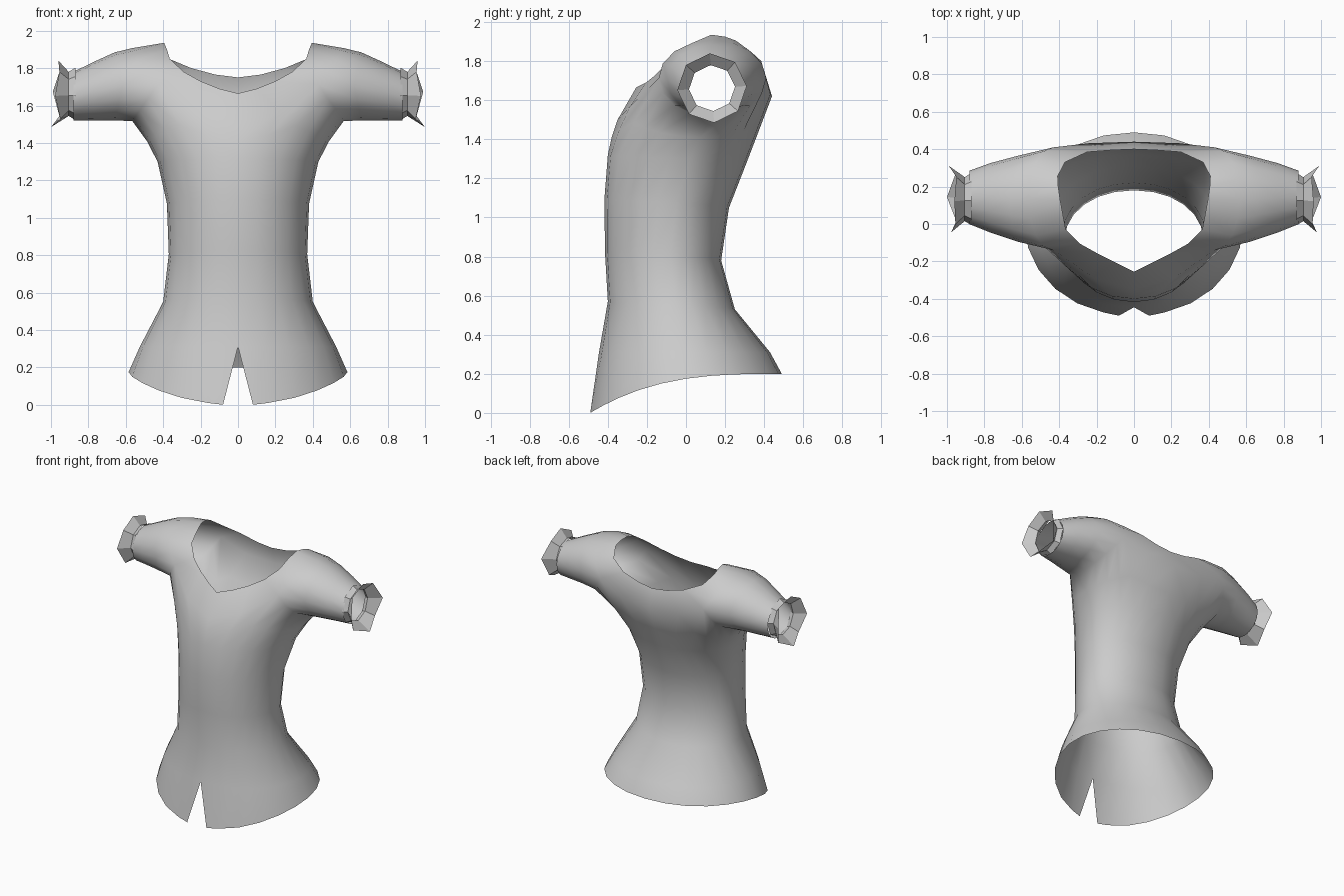
import bpy, bmesh
from math import sin, cos, pi
from mathutils import Vector as V

if "Cube" in bpy.data.objects:
    bpy.data.objects.remove(bpy.data.objects["Cube"])

N = 12  # columns from front centre to back centre (half garment)


def torso_ring(zf, zb, w, yf, yb, yc):
    ring = []
    for i in range(N + 1):
        a = -pi / 2 + pi * i / N
        s = sin(a)
        y = yc + s * (yb - yc if s > 0 else yc - yf)
        ring.append(V((w * max(cos(a), 0) ** 0.95, y, zf + (zb - zf) * i / N)))
    ring[0].x = ring[N].x = 0
    return ring


def loft(bm, rings, closed=False):
    rows = [[bm.verts.new(p) for p in r] for r in rings]
    n = len(rows[0])
    for a, b in zip(rows, rows[1:]):
        for i in range(n if closed else n - 1):
            j = (i + 1) % n
            bm.faces.new((a[i], a[j], b[j], b[i]))


def finish(bm, name, smooth):
    bmesh.ops.remove_doubles(bm, verts=bm.verts, dist=0.0005)
    bmesh.ops.recalc_face_normals(bm, faces=bm.faces)
    me = bpy.data.meshes.new(name)
    bm.to_mesh(me)
    bm.free()
    ob = bpy.data.objects.new(name, me)
    bpy.context.collection.objects.link(ob)
    for p in me.polygons:
        p.use_smooth = smooth
    m = ob.modifiers.new("mirror", 'MIRROR')
    m.use_clip = True
    m.merge_threshold = 0.0005
    return ob


# torso rings, hem to chest: z front, z back, half width, y front, y back, y widest
body = [torso_ring(*r) for r in (
    (0.00, 0.20, 0.585, -0.49, 0.49, 0.00),
    (0.31, 0.31, 0.525, -0.445, 0.43, -0.01),
    (0.57, 0.53, 0.40, -0.40, 0.25, -0.05),
    (0.83, 0.78, 0.37, -0.415, 0.18, -0.08),
    (1.10, 1.05, 0.38, -0.417, 0.22, -0.05),
    (1.32, 1.28, 0.43, -0.40, 0.31, 0.02))]
for p in body[0]:
    p.z = 0.2 - 0.2 * max(0.49 - p.y, 0) ** 3 / 0.98 ** 3
body[0][0].x = 0.08  # front slit

# neckline, front centre to back centre
neck = [V(p) for p in (
    (0, -.255, 1.665), (.1, -.205, 1.69), (.2, -.155, 1.73), (.29, -.105, 1.78),
    (.365, -.03, 1.85), (.38, .05, 1.90), (.395, .13, 1.935), (.405, .2, 1.925),
    (.408, .255, 1.905), (.37, .33, 1.85), (.25, .385, 1.80), (.12, .395, 1.765),
    (0, .40, 1.75))]


# sleeve rings: 16 points, from the front, under the arm, to the back, over the top
def sleeve_ring(x, dx, cy, ry, cz, rz):
    return [V((x + dx * abs(sin(t)), cy - ry * cos(t), cz - rz * sin(t)))
            for t in (2 * pi * k / 16 for k in range(16))]


arm = [sleeve_ring(*r) for r in (
    (.43, .135, .135, .275, 1.712, .195),
    (.62, .04, .135, .23, 1.702, .182),
    (.77, 0, .14, .185, 1.677, .157),
    (.88, 0, .142, .143, 1.65, .13))]

# body: torso to lower armhole, upper armhole to neckline, sleeve
front = [V((0, -.35, 1.50)), V((.22, -.285, 1.57))]
back = [V((.24, .432, 1.63)), V((0, .44, 1.62))]
hole = arm[0]
lower = front + hole[:9] + back
upper = front + [hole[-k % 16] for k in range(9)] + back
blend = [(6 * b + 3 * c - a) / 8 for a, b, c in zip(body[-2], body[-1], lower)]
bm = bmesh.new()
loft(bm, body + [blend, lower])
loft(bm, [upper, neck])
loft(bm, arm, True)
finish(bm, "shirt_body", True)

# cuffs: faceted, pinched then flaring to an uneven rim
rim_x = (.96, .95, .99, .955, 1.0, .95, .978, .955)


def cuff_ring(xs, r):
    return [V((x, .133 + r * sin(k * pi / 4 - .06), 1.662 + r * cos(k * pi / 4 - .06)))
            for k, x in enumerate(xs)]


bm = bmesh.new()
loft(bm, [cuff_ring([.87] * 8, .14), cuff_ring([.905] * 8, .118),
          cuff_ring(rim_x, .178)], True)
finish(bm, "sleeve_cuff", False)
